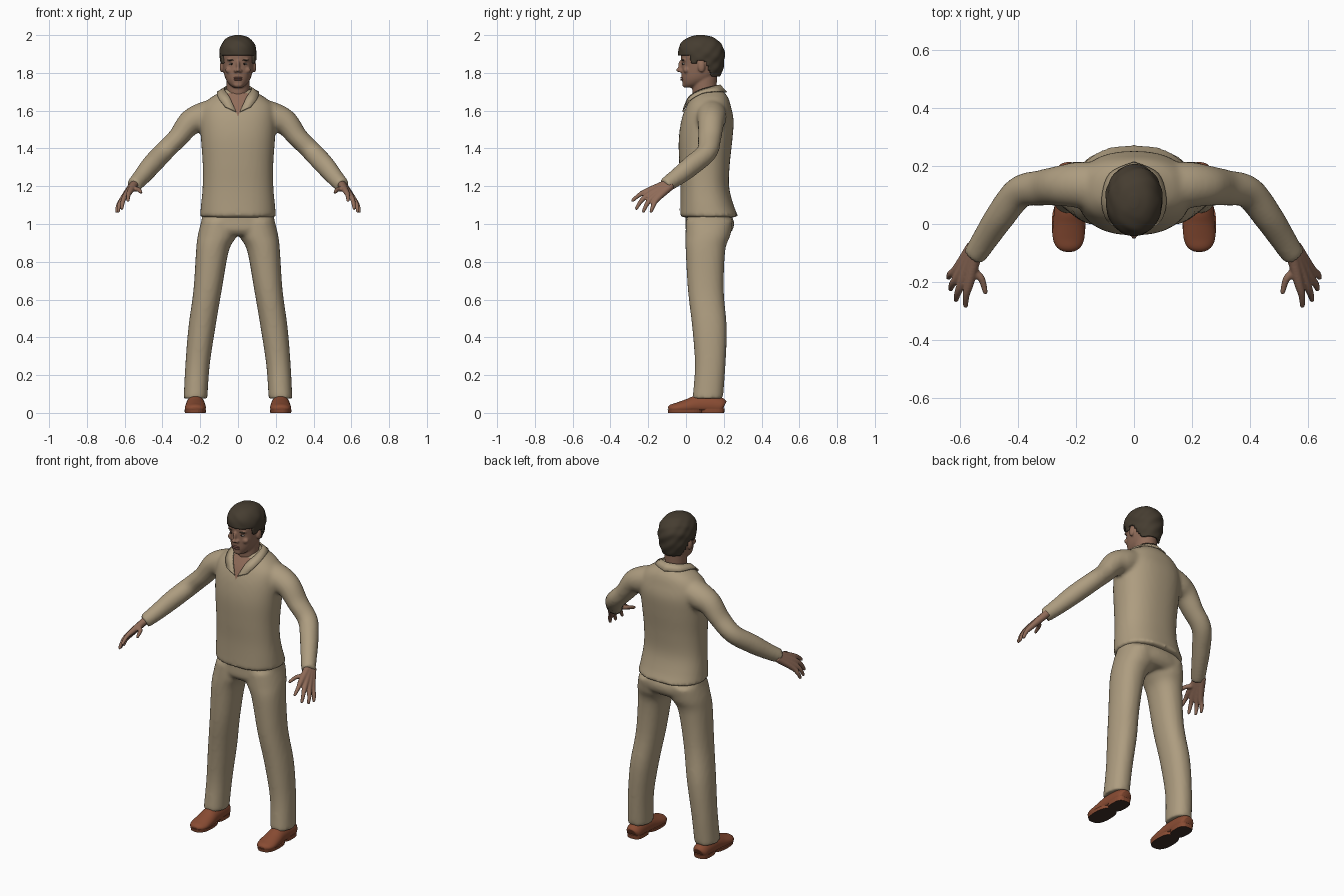
import bpy, bmesh, math
from mathutils import Vector, Matrix

cube = bpy.data.objects.get("Cube")
if cube:
    bpy.data.objects.remove(cube, do_unlink=True)


def material(name, r, g, b):
    m = bpy.data.materials.new(name)
    m.use_nodes = True
    m.diffuse_color = (r, g, b, 1)
    bsdf = m.node_tree.nodes["Principled BSDF"]
    bsdf.inputs["Base Color"].default_value = (r, g, b, 1)
    bsdf.inputs["Roughness"].default_value = 0.8
    return m


CLOTH = material("beige cloth", .42, .335, .215)
SKIN = material("skin", .28, .15, .10)
LIP = material("lip", .20, .085, .065)
HAIR = material("dark brown hair", .06, .046, .03)
LEATHER = material("brown leather", .25, .072, .033)
SOLE = material("dark sole", .05, .03, .022)
WHITE = material("eye white", .5, .45, .4)
IRIS = material("dark iris", .02, .014, .01)


def spline(pts, steps):
    """Smooth curve through tuples of any length."""
    out = []
    for i in range(len(pts) - 1):
        a, b, c, d = (pts[max(0, min(len(pts) - 1, i + k))] for k in (-1, 0, 1, 2))
        for s in range(steps):
            t = s / steps
            out.append(tuple(q + .5 * t * (r - p + t * (2*p - 5*q + 4*r - e + t * (3*(q - r) + e - p)))
                             for p, q, r, e in zip(a, b, c, d)))
    return out + [tuple(pts[-1])]


def loft(bm, sections, side=1, n=32, steps=5, power=2, along=False):
    """Closed skin over (x, y, z, ra, rb) sections, level or square to the path."""
    secs = spline(sections, steps)
    rings = []
    for i, (x, y, z, ra, rb) in enumerate(secs):
        u, v = Vector((1, 0, 0)), Vector((0, 1, 0))
        if along:
            t = Vector(secs[min(i + 1, len(secs) - 1)][:3]) - Vector(secs[max(i - 1, 0)][:3])
            u = t.cross(Vector((0, 0, 1))).normalized()
            v = u.cross(t).normalized()
        ring = []
        for k in range(n):
            a = math.tau * k / n
            c, s = math.cos(a), math.sin(a)
            c = math.copysign(abs(c) ** (2 / power), c)
            s = math.copysign(abs(s) ** (2 / power), s)
            p = Vector((x, y, z)) + u * (ra * c) + v * (rb * s)
            ring.append(bm.verts.new((p.x * side, p.y, p.z)))
        rings.append(ring)
    for r, q in zip(rings, rings[1:]):
        for k in range(n):
            bm.faces.new((r[k], r[(k + 1) % n], q[(k + 1) % n], q[k]))
    bm.faces.new(rings[0])
    bm.faces.new(rings[-1])


def box_rings(rows):
    """(z, x0, x1, front, back) rows to loft sections."""
    return [((a + b) / 2, (f + k) / 2, z, (b - a) / 2, (k - f) / 2) for z, a, b, f, k in rows]


def sym_rings(rows):
    return box_rings([(z, -w, w, f, k) for z, w, f, k in rows])


def ball(bm, c, s, segs=20):
    bmesh.ops.create_uvsphere(bm, u_segments=segs, v_segments=segs // 2, radius=1,
                              matrix=Matrix.Translation(c) @ Matrix.Diagonal((*s, 1)))


def finish(bm, name, *mats, voxel=0, smooth=0):
    bmesh.ops.recalc_face_normals(bm, faces=bm.faces)
    me = bpy.data.meshes.new(name)
    for f in bm.faces:
        f.smooth = True
    bm.to_mesh(me)
    bm.free()
    for m in mats:
        me.materials.append(m)
    ob = bpy.data.objects.new(name, me)
    bpy.context.collection.objects.link(ob)
    if voxel:
        r = ob.modifiers.new("fuse", 'REMESH')
        r.mode, r.voxel_size, r.use_smooth_shade = 'VOXEL', voxel, True
        s = ob.modifiers.new("soften", 'SMOOTH')
        s.factor, s.iterations = .5, smooth
    return ob


# Shirt with sleeves
bm = bmesh.new()
loft(bm, sym_rings([(1.035, .202, -.032, .28), (1.1, .196, -.03, .252), (1.2, .187, -.03, .228),
                    (1.32, .187, -.036, .232), (1.45, .196, -.038, .246), (1.55, .2, -.024, .252),
                    (1.62, .19, .0, .238), (1.665, .15, .025, .225), (1.695, .1, .045, .205),
                    (1.715, .072, .055, .185)]), n=48, power=2.3)
for side in (1, -1):
    loft(bm, [(.1, .13, 1.6, .08, .07), (.19, .135, 1.565, .08, .077), (.255, .132, 1.535, .07, .067),
              (.32, .125, 1.455, .062, .054), (.395, .11, 1.38, .056, .053), (.46, .03, 1.31, .052, .054),
              (.51, -.045, 1.25, .046, .047), (.553, -.112, 1.203, .04, .04)], side, along=True)
shirt = finish(bm, "shirt", CLOTH, voxel=.011, smooth=7)

# Trousers
bm = bmesh.new()
loft(bm, sym_rings([(1.09, .18, .0, .215), (1.02, .194, -.002, .252), (.97, .2, -.002, .248),
                    (.94, .17, .02, .22)]), n=40, power=2.4)
for side in (1, -1):
    loft(bm, box_rings([(1.02, .01, .193, .0, .25), (.94, .006, .213, -.003, .235), (.86, .048, .222, -.002, .208),
                        (.65, .086, .236, .01, .2), (.45, .12, .263, .033, .216), (.25, .15, .279, .047, .209),
                        (.076, .162, .288, .034, .196)]), side, power=2.2)
finish(bm, "trousers", CLOTH, voxel=.011, smooth=6)

# Collar: a folded band, open at the front
upper = spline([(.01, -.02, 1.595), (.045, .012, 1.672), (.072, .075, 1.712), (.06, .15, 1.732), (0, .182, 1.738)], 5)
lower = spline([(.068, -.012, 1.622), (.1, .022, 1.662), (.112, .09, 1.698), (.085, .175, 1.705), (0, .216, 1.7)], 5)
bm = bmesh.new()
for side in (1, -1):
    rows = [[bm.verts.new((p[0] * side, p[1], p[2])) for p in edge] for edge in (upper, lower)]
    for i in range(len(upper) - 1):
        quad = [rows[0][i], rows[0][i + 1], rows[1][i + 1], rows[1][i]]
        bm.faces.new(quad if side > 0 else quad[::-1])
bmesh.ops.remove_doubles(bm, verts=bm.verts, dist=.001)
finish(bm, "collar", CLOTH).modifiers.new("thickness", 'SOLIDIFY').thickness = .008


# Plates that follow the shirt front
def plate(name, mat, z0, z1, width, offset, rows=24, cols=8):
    bm = bmesh.new()
    grid = []
    for i in range(rows + 1):
        z = z0 + (z1 - z0) * i / rows
        y = -.04 + max(0, z - 1.56) * .6
        grid.append([bm.verts.new((width(z) * (2 * j / cols - 1), y, z)) for j in range(cols + 1)])
    for a, b in zip(grid, grid[1:]):
        for j in range(cols):
            bm.faces.new((a[j], a[j + 1], b[j + 1], b[j]))
    wrap = finish(bm, name, mat).modifiers.new("wrap", 'SHRINKWRAP')
    wrap.target, wrap.offset, wrap.wrap_mode = shirt, offset, 'ABOVE_SURFACE'


plate("open_neck_skin", SKIN, 1.575, 1.695, lambda z: .001 + (z - 1.575) * .48, .004)
plate("button_placket", CLOTH, 1.05, 1.575, lambda z: .014, .003)

# Neck and head, fused
bm = bmesh.new()
loft(bm, [(0, .11, 1.62, .06, .06), (0, .098, 1.7, .06, .064), (0, .1, 1.8, .062, .066)])
loft(bm, sym_rings([(1.722, .022, -.008, .04), (1.738, .045, -.016, .09), (1.765, .064, -.022, .14),
                    (1.8, .075, -.024, .17), (1.85, .083, -.024, .188), (1.91, .087, -.027, .193),
                    (1.955, .07, -.01, .17), (1.98, .04, .03, .13)]), power=2.15)
ball(bm, (0, -.026, 1.838), (.010, .017, .03))
ball(bm, (0, -.038, 1.815), (.012, .014, .011))
ball(bm, (0, -.006, 1.738), (.026, .014, .016))
for side in (1, -1):
    ball(bm, (.013 * side, -.029, 1.811), (.010, .012, .009))
    ball(bm, (.034 * side, -.008, 1.869), (.026, .012, .008))
    ball(bm, (.046 * side, .002, 1.815), (.022, .016, .018))
    ball(bm, (.086 * side, .082, 1.832), (.011, .019, .031))
finish(bm, "head", SKIN, voxel=.005, smooth=4)

# Face details
bm = bmesh.new()
for dz in (.004, -.006):
    ball(bm, (0, -.02, 1.77 + dz), (.024, .010, .005))
finish(bm, "lips", LIP)
for side, word in ((1, "left"), (-1, "right")):
    for part, mat, c, s in (("eye", WHITE, (.034, -.006, 1.848), (.014, .013, .006)),
                            ("iris", IRIS, (.034, -.015, 1.848), (.006, .006, .0055)),
                            ("eyebrow", HAIR, (.036, -.013, 1.868), (.021, .010, .0045))):
        bm = bmesh.new()
        ball(bm, (c[0] * side, c[1], c[2]), s)
        finish(bm, word + "_" + part, mat)


# Hair: a cap trimmed along the hairline
def hairline(y):
    if y < .025:
        return 1.893
    if y < .06:
        return 1.852
    if y < .1:
        return 1.862
    return 1.862 - min(1, (y - .1) / .04) * .082


bm = bmesh.new()
loft(bm, sym_rings([(1.76, .066, .0, .168), (1.8, .08, -.02, .19), (1.85, .092, -.034, .201),
                    (1.9, .098, -.041, .205), (1.94, .092, -.036, .196), (1.97, .075, -.015, .172),
                    (1.99, .05, .02, .14), (2.0, .015, .055, .1)]), n=64, steps=7, power=2.1)
bmesh.ops.delete(bm, geom=[f for f in bm.faces if len(f.verts) > 4 and f.calc_center_median().z < 1.8
                           or f.calc_center_median().z < hairline(f.calc_center_median().y)], context='FACES')
for v in bm.verts:
    wave = .0025 * math.sin(60 * v.co.x + 90 * v.co.z) * math.sin(70 * v.co.y)
    v.co.x *= 1 + wave * 10
    v.co.y += wave
shell = finish(bm, "hair", HAIR).modifiers.new("thickness", 'SOLIDIFY')
shell.thickness, shell.offset = .014, -1

# Hands: every finger runs from the wrist, so the palm fuses between them
FINGERS = [((.555, -.155, 1.19), (.527, -.19, 1.182), (.514, -.235, 1.168)),
           ((.568, -.198, 1.178), (.58, -.245, 1.155), (.582, -.282, 1.125)),
           ((.59, -.193, 1.157), (.608, -.235, 1.125), (.615, -.262, 1.083)),
           ((.605, -.178, 1.14), (.627, -.207, 1.105), (.634, -.225, 1.068)),
           ((.612, -.156, 1.13), (.634, -.173, 1.097), (.641, -.185, 1.067))]
for side, word in ((1, "left"), (-1, "right")):
    bm = bmesh.new()
    for i, (knuckle, middle, tip) in enumerate(FINGERS):
        wrist = (.538 + .005 * i, -.094 + .004 * i, 1.224 - .005 * i)
        loft(bm, [(*wrist, .022, .022), (*knuckle, .017, .016), (*middle, .0125, .012), (*tip, .009, .009)],
             side, n=14, along=True)
        ball(bm, (tip[0] * side, tip[1], tip[2]), (.009, .009, .009), 12)
    finish(bm, word + "_hand", SKIN, voxel=.0045, smooth=3)

# Shoes
for side, word in ((1, "left"), (-1, "right")):
    bm = bmesh.new()
    loft(bm, [(.225, .2, .03, .03, .03), (.225, .185, .035, .044, .045), (.225, .13, .04, .048, .055),
              (.225, .06, .04, .05, .052), (.225, .01, .032, .054, .042), (.226, -.045, .025, .055, .03),
              (.226, -.078, .023, .043, .022), (.226, -.093, .02, .022, .012)], side, along=True)
    for v in bm.verts:
        v.co.z = max(v.co.z, .015)
    finish(bm, word + "_shoe", LEATHER)
    bm = bmesh.new()
    loft(bm, [(.226, -.002, 0, .055, .092), (.226, -.002, .018, .058, .095)], side, steps=1, power=2.5)
    loft(bm, [(.225, .14, 0, .046, .062), (.225, .14, .024, .048, .065)], side, steps=1, power=3)
    bmesh.ops.recalc_face_normals(bm, faces=bm.faces)
    for f in bm.faces:
        f.material_index = int(f.normal.z < -.5)
    sole = finish(bm, word + "_sole", LEATHER, SOLE)
    sole.data.shade_flat()
